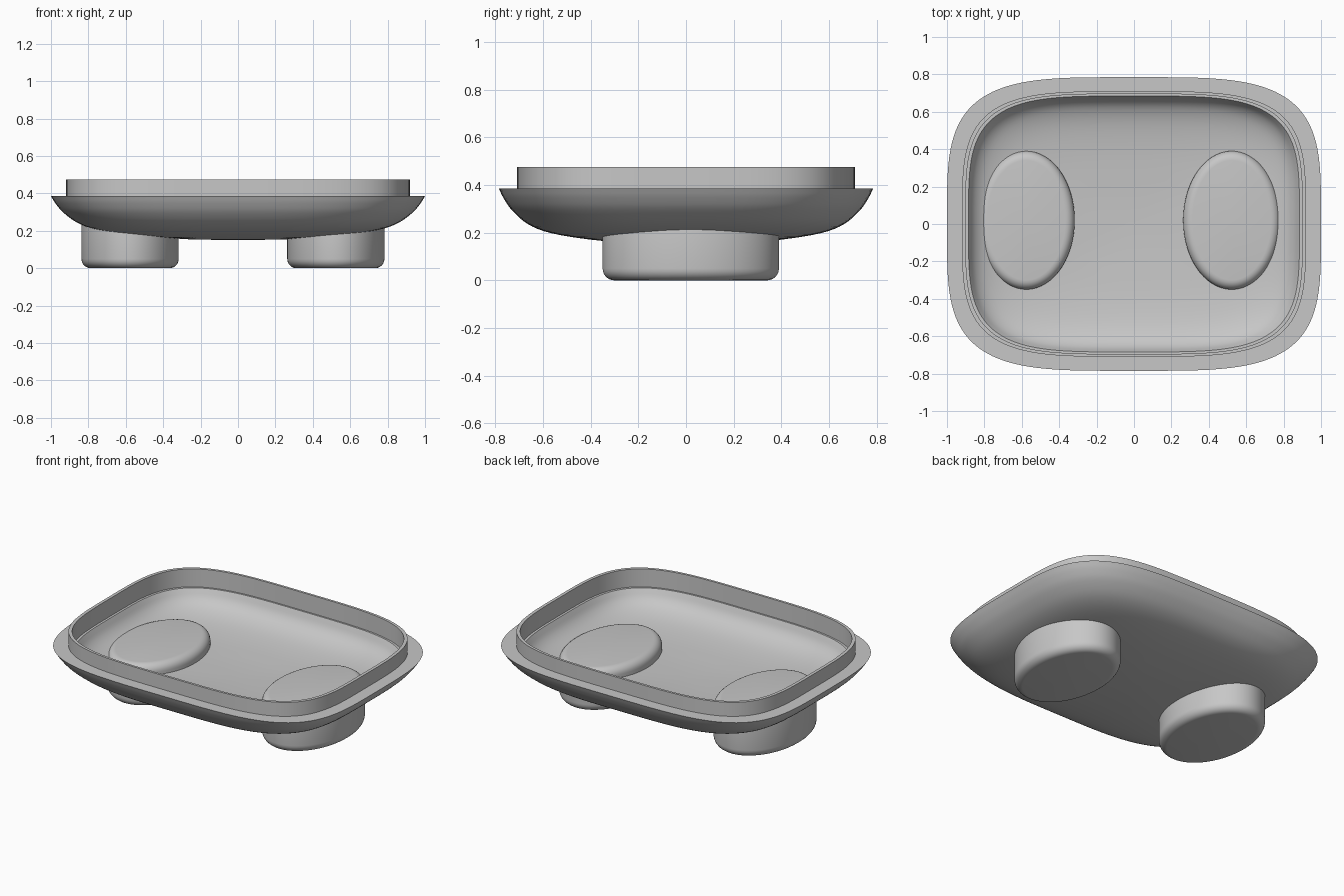
import bpy, bmesh
from math import cos, sin, pi, copysign
from mathutils import Vector

if "Cube" in bpy.data.objects:
    bpy.data.objects.remove(bpy.data.objects["Cube"], do_unlink=True)

# Single plain material
grey = bpy.data.materials.new("plain_grey")
grey.use_nodes = True
grey.diffuse_color = (0.57, 0.57, 0.57, 1)
grey.node_tree.nodes["Principled BSDF"].inputs["Base Color"].default_value = (0.57, 0.57, 0.57, 1)

SEGMENTS = 128


def outline(rx, ry, power, z):
    """Superellipse ring of points."""
    points = []
    for i in range(SEGMENTS):
        a = 2 * pi * (i + 0.5) / SEGMENTS
        c, s = cos(a), sin(a)
        points.append((copysign(rx * abs(c) ** (2 / power), c),
                       copysign(ry * abs(s) ** (2 / power), s), z))
    return points


def smooth_profile(points, steps=4):
    """Catmull-Rom curve through (scale, height) points."""
    pts = [Vector(p) for p in points]
    pts = [2 * pts[0] - pts[1]] + pts + [2 * pts[-1] - pts[-2]]
    curve = []
    for a, b, c, d in zip(pts, pts[1:], pts[2:], pts[3:]):
        for k in range(steps):
            t = k / steps
            curve.append(b + (c - a) * t / 2 + (2 * a - 5 * b + 4 * c - d) * t ** 2 / 2
                         + (3 * b - a - 3 * c + d) * t ** 3 / 2)
    return curve + [pts[-2]]


def loft(name, rings, bottom, top, location=(0, 0, 0)):
    """Skin stacked rings and close both ends with a centre point."""
    bm = bmesh.new()
    loops = [[bm.verts.new(p) for p in outline(*ring)] for ring in rings]
    for low, high in zip(loops, loops[1:]):
        for i in range(SEGMENTS):
            j = (i + 1) % SEGMENTS
            bm.faces.new((low[i], low[j], high[j], high[i]))
    for loop, z in ((loops[0], bottom), (loops[-1], top)):
        tip = bm.verts.new((0, 0, z))
        for i in range(SEGMENTS):
            bm.faces.new((loop[i], loop[(i + 1) % SEGMENTS], tip))
    bmesh.ops.recalc_face_normals(bm, faces=bm.faces)
    mesh = bpy.data.meshes.new(name)
    bm.to_mesh(mesh)
    bm.free()
    mesh.materials.append(grey)
    obj = bpy.data.objects.new(name, mesh)
    obj.location = location
    bpy.context.collection.objects.link(obj)
    bpy.ops.object.select_all(action="DESELECT")
    obj.select_set(True)
    bpy.context.view_layer.objects.active = obj
    bpy.ops.object.shade_smooth_by_angle(angle=pi / 5)


# Tray: outer bowl, flat flange, raised lip, narrow ledge and inner bowl
outer = smooth_profile([(0.25, 0.154), (0.5, 0.17), (0.72, 0.198), (0.845, 0.236),
                        (0.93, 0.294), (0.975, 0.345), (1, 0.385)])
inner = smooth_profile([(0.25, 0.2), (0.5, 0.213), (0.68, 0.234), (0.79, 0.265),
                        (0.85, 0.305), (0.885, 0.36)])
rings = [(s, 0.785 * s, 2.4 + 1.5 * s, z) for s, z in outer]
rings += [(rx, ry, 3.95, z) for rx, ry, z in (
    (0.92, 0.71, 0.385), (0.92, 0.71, 0.475), (0.90, 0.695, 0.475), (0.90, 0.695, 0.36))]
rings += [(s, 0.773 * s, 2.4 + 1.75 * s, z) for s, z in reversed(inner)]
loft("tray", rings, 0.15, 0.195)

# Feet: rounded oval pads that rise slightly through the tray floor
HEIGHT, ROUND, STEPS = 0.275, 0.05, 6
for name, x in (("right_foot", -0.577), ("left_foot", 0.523)):
    profile = []
    for k in range(STEPS + 1):
        a = pi / 2 * k / STEPS
        profile.append((ROUND * (1 - sin(a)), ROUND * (1 - cos(a))))
    profile += [(inset, HEIGHT - z) for inset, z in reversed(profile)]
    foot = [(0.26 - inset, 0.37 - inset, 2, z) for inset, z in profile]
    loft(name, foot, 0, HEIGHT, (x, 0.02, 0))
